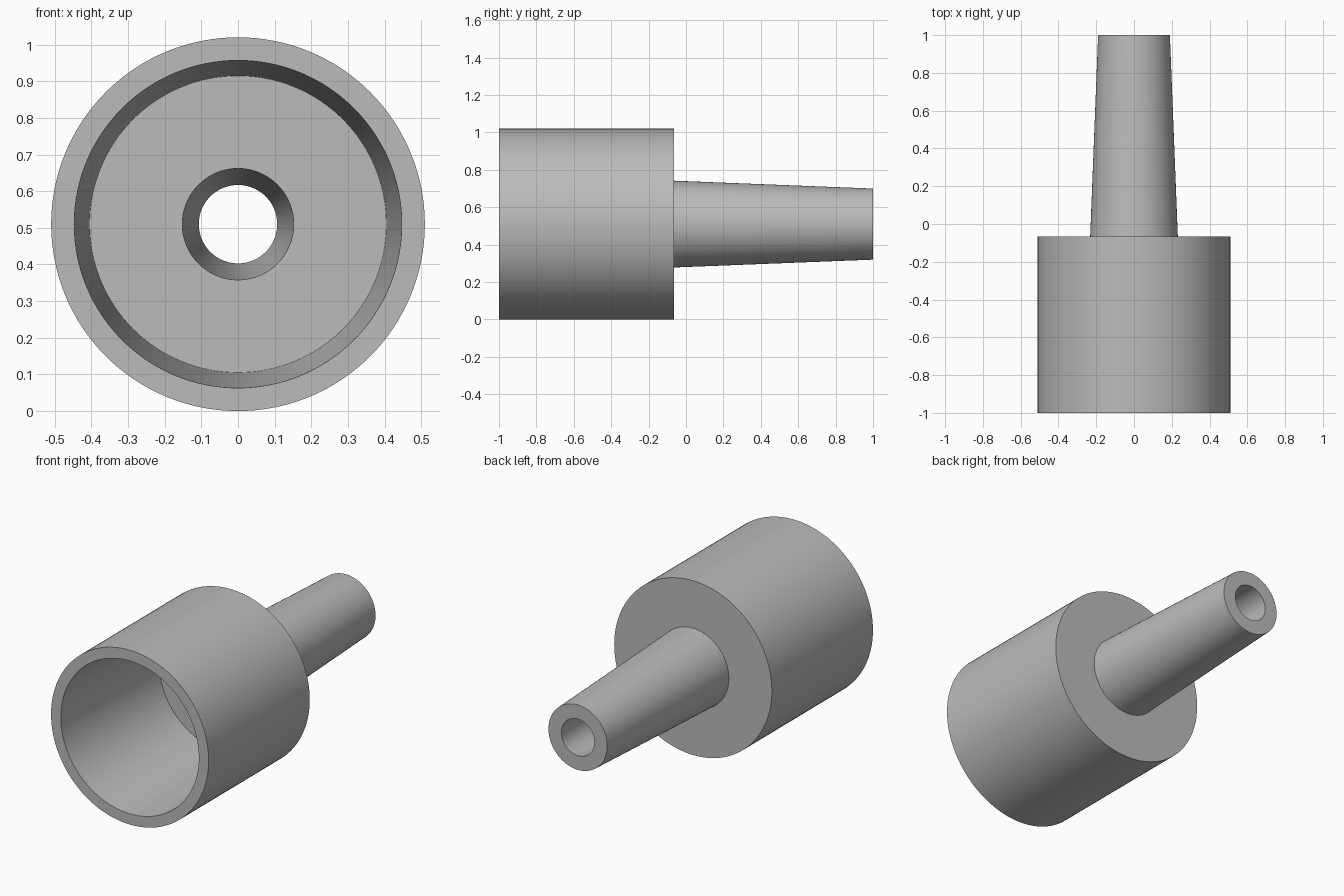
import bpy, bmesh, math
from mathutils import Matrix, Vector

cube = bpy.data.objects.get("Cube")
if cube:
    bpy.data.objects.remove(cube, do_unlink=True)

RADIUS = 0.51
SIDES = 128

grey = bpy.data.materials.new("plain_grey")
grey.use_nodes = True
colour = (0.5, 0.5, 0.5, 1)
grey.diffuse_color = colour
grey.node_tree.nodes["Principled BSDF"].inputs["Base Color"].default_value = colour

# Closed wall section as (radius, y): outer skin to the back, then the bore to the front
section = [
    (RADIUS, -1), (RADIUS, -0.065),     # straight collar
    (0.232, -0.065), (0.19, 1),         # tapered spout
    (0.107, 1), (0.152, -0.15),         # tapered bore
    (0.405, -0.15), (0.447, -1),        # socket floor and wall
]


def lathe(name, points, material):
    """Revolve a closed section around the y axis."""
    bm = bmesh.new()
    verts = [bm.verts.new((r, y, 0)) for r, y in points]
    edges = [bm.edges.new((v, verts[i - 1])) for i, v in enumerate(verts)]
    bmesh.ops.spin(bm, geom=verts + edges, cent=(0, 0, 0), axis=(0, 1, 0),
                   angle=math.tau, steps=SIDES)
    bmesh.ops.remove_doubles(bm, verts=bm.verts, dist=0.0001)
    bmesh.ops.recalc_face_normals(bm, faces=bm.faces)
    bmesh.ops.transform(bm, matrix=Matrix.Translation(Vector((0, 0, RADIUS))),
                        verts=bm.verts)
    mesh = bpy.data.meshes.new(name)
    bm.to_mesh(mesh)
    bm.free()
    mesh.materials.append(material)
    obj = bpy.data.objects.new(name, mesh)
    bpy.context.collection.objects.link(obj)
    bpy.ops.object.select_all(action="DESELECT")
    obj.select_set(True)
    bpy.context.view_layer.objects.active = obj
    bpy.ops.object.shade_smooth_by_angle(angle=math.radians(30))
    return obj


lathe("hose_adapter", section, grey)
